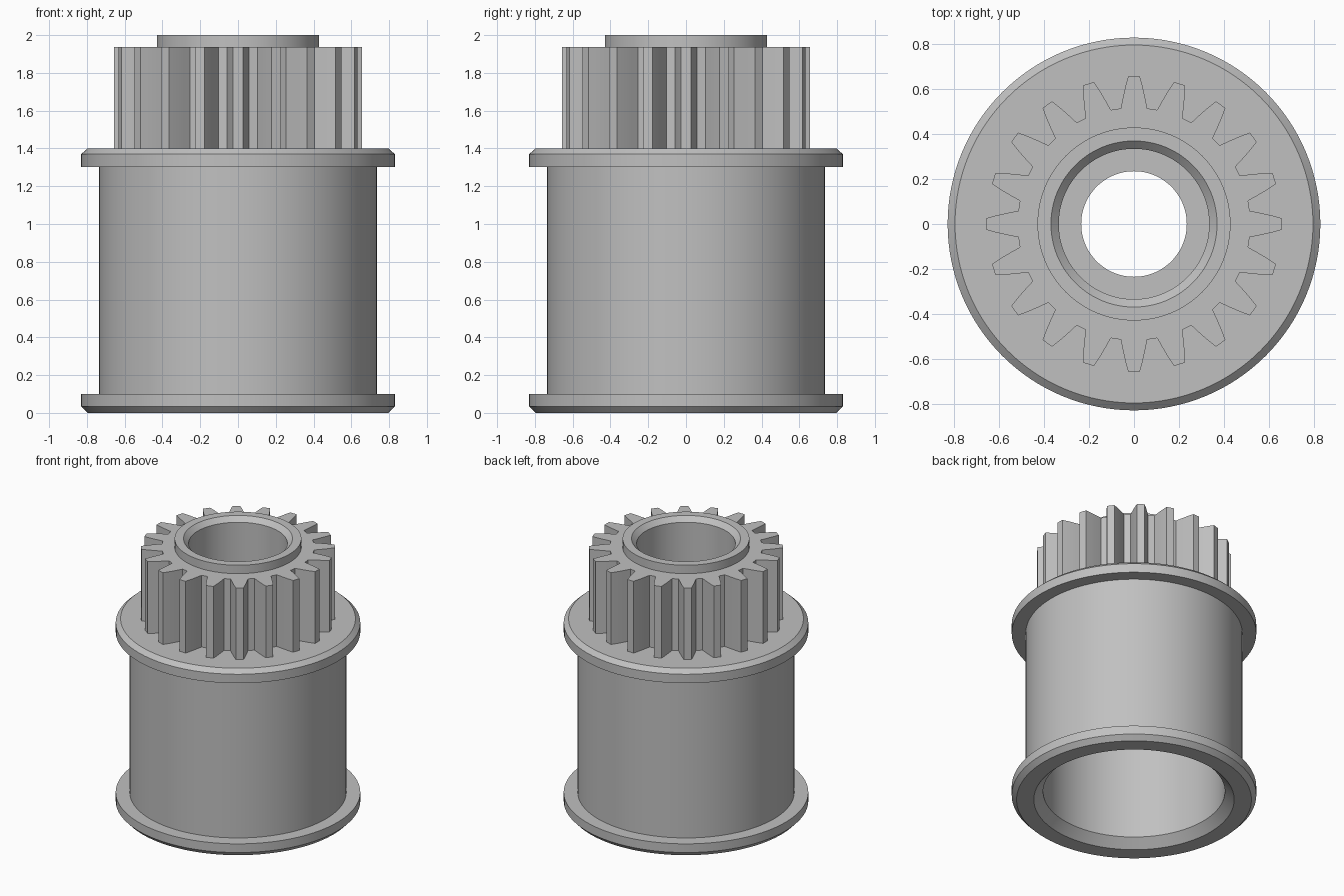
import bpy, bmesh, math

if "Cube" in bpy.data.objects:
    bpy.data.objects.remove(bpy.data.objects["Cube"])

grey = bpy.data.materials.new("plain_grey")
grey.diffuse_color = (0.53, 0.53, 0.53, 1)
grey.use_nodes = True
grey.node_tree.nodes["Principled BSDF"].inputs["Base Color"].default_value = grey.diffuse_color


def finish(bm, name):
    bmesh.ops.recalc_face_normals(bm, faces=bm.faces)
    mesh = bpy.data.meshes.new(name)
    bm.to_mesh(mesh)
    bm.free()
    obj = bpy.data.objects.new(name, mesh)
    bpy.context.collection.objects.link(obj)
    mesh.materials.append(grey)
    bpy.ops.object.select_all(action='DESELECT')
    obj.select_set(True)
    bpy.context.view_layer.objects.active = obj
    bpy.ops.object.shade_smooth_by_angle(angle=math.radians(20))
    return obj


def bridge(bm, rings):
    """Closed torus-like surface through a list of equal rings of points."""
    loops = [[bm.verts.new(p) for p in ring] for ring in rings]
    n = len(loops[0])
    for a, b in zip(loops, loops[1:] + loops[:1]):
        for i in range(n):
            j = (i + 1) % n
            bm.faces.new((a[i], a[j], b[j], b[i]))


def polar(r, a, z):
    return (r * math.cos(a), r * math.sin(a), z)


# Spool body: flanges, barrel, hub and the stepped bore, as one turned profile
profile = [
    (0.68, 0), (0.797, 0), (0.83, 0.035), (0.83, 0.1), (0.735, 0.1),
    (0.735, 1.303), (0.83, 1.303), (0.83, 1.37), (0.797, 1.4), (0.43, 1.4),
    (0.43, 2.0), (0.37, 2.0), (0.335, 1.965), (0.335, 1.4), (0.235, 1.4),
    (0.235, 1.25), (0.617, 1.25), (0.617, 0.063),
]
SEG = 128
bm = bmesh.new()
bridge(bm, [[polar(r, math.tau * i / SEG, z) for i in range(SEG)] for r, z in profile])
finish(bm, "spool_body")

# Gear: twenty curved teeth around the hub
TEETH = 20
flank = [(0.515, 0.059), (0.56, 0.050), (0.61, 0.039), (0.657, 0.026)]  # height, half width
tooth = [(h, -w) for h, w in flank] + [(h, w) for h, w in reversed(flank)]
outline = []
for t in range(TEETH):
    for h, w in tooth:
        outline.append((math.hypot(h, w), math.atan2(w, h) + math.tau * t / TEETH))
low, high, inner = 1.395, 1.937, 0.425
bm = bmesh.new()
bridge(bm, [
    [polar(r, a, low) for r, a in outline],
    [polar(r, a, high) for r, a in outline],
    [polar(inner, a, high) for r, a in outline],
    [polar(inner, a, low) for r, a in outline],
])
finish(bm, "gear_teeth")
